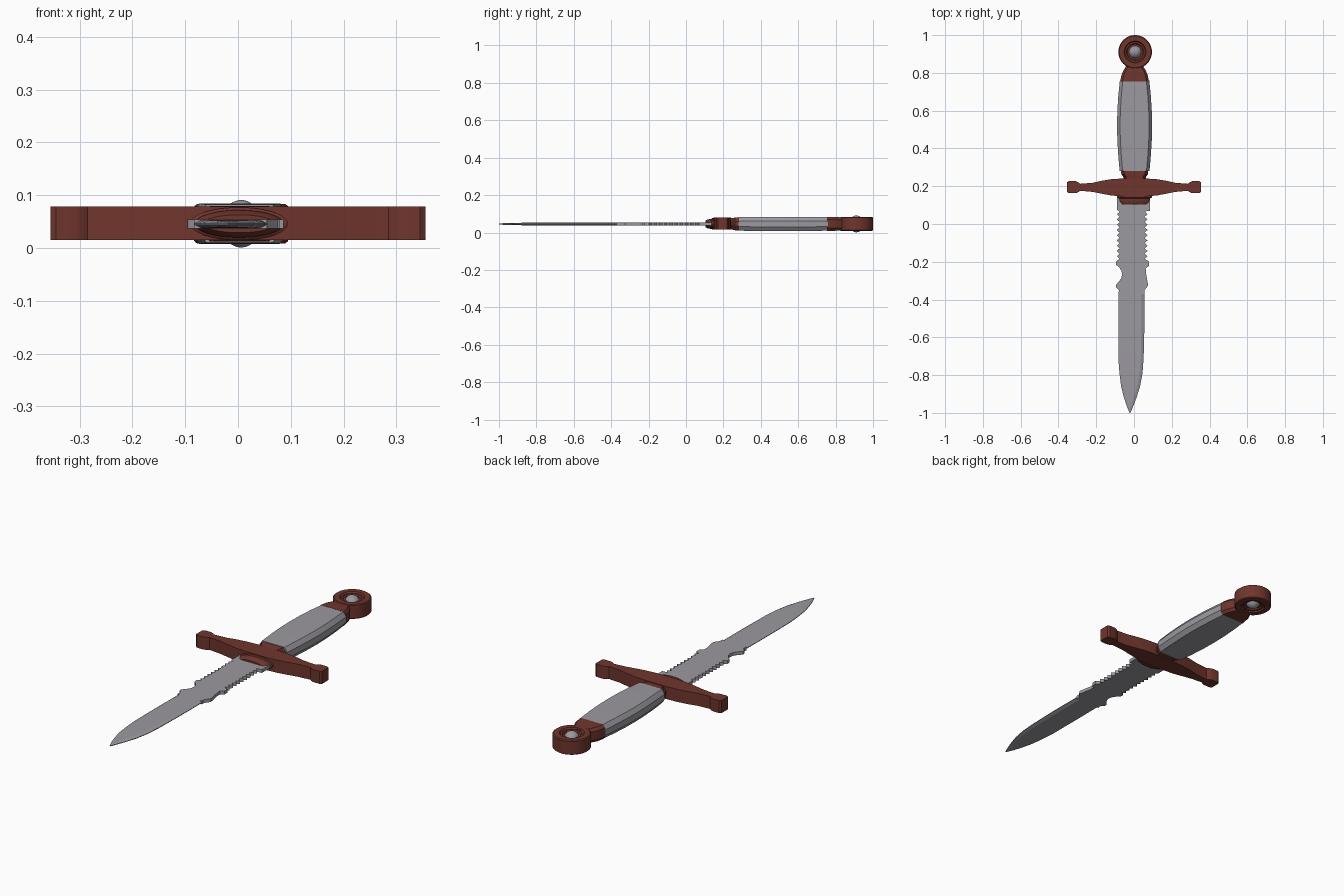
import bpy, bmesh, math
from mathutils import Vector

if "Cube" in bpy.data.objects:
    bpy.data.objects.remove(bpy.data.objects["Cube"])


def material(name, rgb):
    m = bpy.data.materials.new(name)
    m.diffuse_color = (*rgb, 1)
    m.use_nodes = True
    m.node_tree.nodes["Principled BSDF"].inputs["Base Color"].default_value = m.diffuse_color
    return m


STEEL = material("grey steel", (0.33, 0.32, 0.35))
BROWN = material("red brown", (0.16, 0.036, 0.026))
MID = 0.046  # height of the dagger's middle plane


def loft(name, rings, mat, angle=30):
    """Skin a list of equal-length closed rings and cap both ends."""
    bm = bmesh.new()
    vs = [[bm.verts.new(p) for p in ring] for ring in rings]
    n = len(vs[0])
    for a, b in zip(vs, vs[1:]):
        for i in range(n):
            j = (i + 1) % n
            bm.faces.new((a[i], a[j], b[j], b[i]))
    bm.faces.new(vs[0])
    bm.faces.new(vs[-1])
    bmesh.ops.recalc_face_normals(bm, faces=bm.faces)
    me = bpy.data.meshes.new(name)
    bm.to_mesh(me)
    bm.free()
    me.materials.append(mat)
    ob = bpy.data.objects.new(name, me)
    bpy.context.collection.objects.link(ob)
    bpy.ops.object.select_all(action='DESELECT')
    ob.select_set(True)
    bpy.context.view_layer.objects.active = ob
    bpy.ops.object.shade_smooth_by_angle(angle=math.radians(angle))
    return ob


def prism(name, outline, z0, z1, mat):
    return loft(name, [[(x, y, z) for x, y in outline] for z in (z0, z1)], mat)


def octagon(y, w, h, cw=0.016, ch=0.022, cx=0.003):
    """Chamfered rectangle across the handle at y (half width w, half height h)."""
    q = [(w, h - ch), (w - cw, h), (cw - w, h), (-w, h - ch),
         (-w, ch - h), (cw - w, -h), (w - cw, -h), (w, ch - h)]
    return [(cx + x, y, MID + z) for x, z in q]


def ellipse(y, rx, rz, n=32):
    return [(0.002 + rx * math.cos(2 * math.pi * i / n), y,
             MID + rz * math.sin(2 * math.pi * i / n)) for i in range(n)]


def lathe(name, center, profile, mat, n=40):
    """Turn (radius, z) pairs about an upright axis."""
    cx, cy = center
    return loft(name, [[(cx + r * math.cos(2 * math.pi * i / n),
                         cy + r * math.sin(2 * math.pi * i / n), MID + z)
                        for i in range(n)] for r, z in profile], mat)


# Upper blade: square shoulder, saw teeth and hooked notches
def teeth(inner, outer, count=9, top=0.066, bottom=-0.185):
    step = (top - bottom) / count
    pts = []
    for i in range(count):
        y = top - i * step
        pts += [(inner, y), (outer, y - step * 0.5)]
    return pts + [(inner, bottom)]


left = [(-0.09, 0.17), (-0.09, 0.075)] + teeth(-0.076, -0.091) + [
    (-0.095, -0.198), (-0.095, -0.215), (-0.076, -0.233), (-0.066, -0.25),
    (-0.063, -0.267), (-0.068, -0.288), (-0.079, -0.303), (-0.096, -0.322),
    (-0.094, -0.335), (-0.08, -0.35), (-0.082, -0.37)]
right = [(0.086, 0.17), (0.086, 0.07)] + teeth(0.056, 0.072) + [
    (0.079, -0.198), (0.079, -0.222), (0.062, -0.235), (0.063, -0.258),
    (0.075, -0.325), (0.064, -0.34), (0.056, -0.352), (0.055, -0.37)]
prism("upper_blade", left + right[::-1], MID - 0.009, MID + 0.008, STEEL)

# Lower blade: flat middle with ground edges, narrowing to the point
rings = []
for y, xl, xr, t in [(-0.36, -0.082, 0.055, 0.0085), (-0.55, -0.083, 0.055, 0.0085),
                     (-0.71, -0.083, 0.051, 0.008), (-0.79, -0.077, 0.045, 0.0075),
                     (-0.86, -0.068, 0.032, 0.007), (-0.92, -0.053, 0.013, 0.006),
                     (-0.97, -0.036, -0.006, 0.005), (-1.0, -0.023, -0.019, 0.002)]:
    b = min(0.015, (xr - xl) * 0.3)
    e = 0.0015
    rings.append([(x, y, MID - 0.0005 + z) for x, z in [
        (xl, e), (xl + b, t), (xr - b, t), (xr, e),
        (xr, -e), (xr - b, -t), (xl + b, -t), (xl, -e)]])
loft("lower_blade", rings, STEEL, 3)

# Cross guard: mirrored outline with flared ends
half = [(0.06, 0.241), (0.12, 0.237), (0.17, 0.229), (0.22, 0.218), (0.285, 0.213),
        (0.297, 0.222), (0.31, 0.227), (0.345, 0.227), (0.355, 0.220),
        (0.355, 0.170), (0.345, 0.163), (0.31, 0.163), (0.297, 0.167),
        (0.285, 0.176), (0.22, 0.170), (0.17, 0.160), (0.12, 0.151), (0.06, 0.146)]
prism("cross_guard", half + [(-x, y) for x, y in half[::-1]], 0.015, 0.079, BROWN)

# Stepped oval collar where the blade enters the guard
loft("blade_collar", [ellipse(*r) for r in [
    (0.18, 0.093, 0.031), (0.14, 0.093, 0.031), (0.136, 0.084, 0.026),
    (0.128, 0.084, 0.026), (0.115, 0.079, 0.023), (0.103, 0.068, 0.017)]], BROWN)

# Collar between guard and grip
loft("grip_collar", [octagon(0.22, 0.058, 0.030), octagon(0.25, 0.060, 0.031),
                     octagon(0.262, 0.070, 0.034), octagon(0.285, 0.072, 0.034)], BROWN)

# Swelling grip
loft("grip", [octagon(y, w, h) for y, w, h in [
    (0.28, 0.079, 0.036), (0.36, 0.086, 0.0375), (0.44, 0.091, 0.038),
    (0.52, 0.093, 0.038), (0.60, 0.091, 0.038), (0.68, 0.086, 0.0375),
    (0.76, 0.078, 0.036)]], STEEL)

# Tapering neck below the pommel
loft("pommel_neck", [octagon(y, w, h, 0.012, 0.014) for y, w, h in [
    (0.755, 0.076, 0.037), (0.79, 0.069, 0.037), (0.815, 0.058, 0.036),
    (0.84, 0.042, 0.034), (0.86, 0.036, 0.032)]], BROWN)

# Round pommel with a stepped recess on both faces
C = (0.006, 0.911)
prof = [(0.001, 0.024), (0.041, 0.024), (0.045, 0.030), (0.053, 0.030),
        (0.058, 0.037), (0.084, 0.037), (0.089, 0.033)]
lathe("pommel", C, prof + [(r, -z) for r, z in prof[::-1]], BROWN)

# Polished stud showing through both faces of the pommel
lathe("pommel_stud", C, [(max(0.0005, 0.038 * math.sin(math.pi * i / 20)),
                          0.045 * math.cos(math.pi * i / 20)) for i in range(21)], STEEL)
